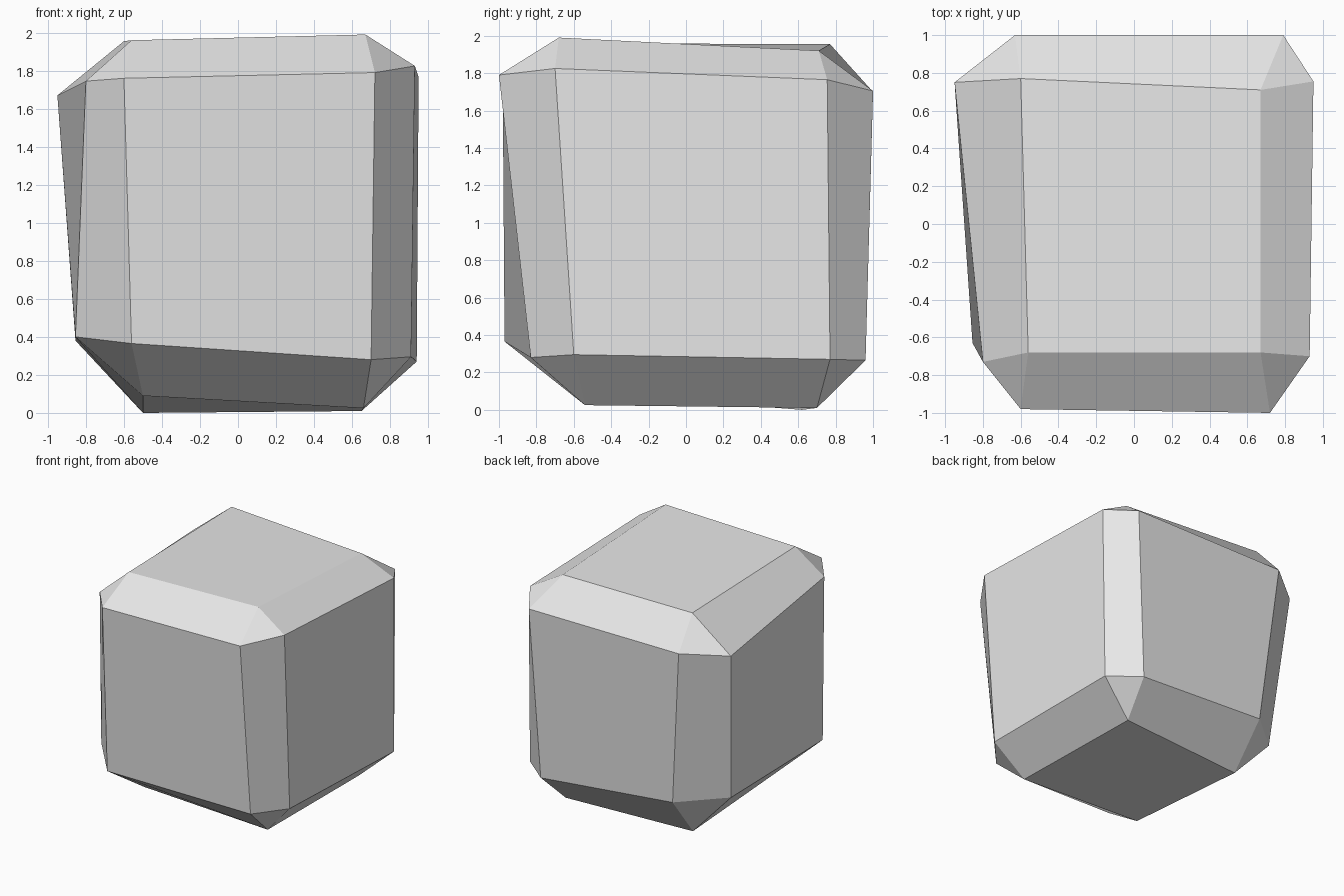
import bpy
import bmesh
from itertools import product

default_cube = bpy.data.objects.get("Cube")
if default_cube:
    bpy.data.objects.remove(default_cube, do_unlink=True)

# One plain stone colour
stone_grey = bpy.data.materials.new("stone_grey")
stone_grey.use_nodes = True
colour = (0.8, 0.8, 0.8, 1.0)
stone_grey.diffuse_color = colour
stone_grey.node_tree.nodes["Principled BSDF"].inputs["Base Color"].default_value = colour

# Each rough corner, keyed by its side signs, has a point on the side (x),
# front or back (y), and top or bottom (z) face it touches
corner_points = {
    (-1, -1, -1): [(-.855, -.63, .4), (-.56, -.97, .365), (-.5, -.56, .09)],
    (1, -1, -1): [(.91, -.6, .295), (.7, -.83, .28), (.66, -.54, .025)],
    (-1, 1, -1): [(-.855, .61, .38), (-.51, .91, .36), (-.5, .62, 0)],
    (1, 1, -1): [(.94, .77, .27), (.705, .96, .265), (.65, .7, .01)],
    (-1, -1, 1): [(-.8, -.73, 1.745), (-.6, -.98, 1.76), (-.56, -.68, 1.96)],
    (1, -1, 1): [(.93, -.7, 1.825), (.72, -1, 1.79), (.67, -.68, 1.99)],
    (-1, 1, 1): [(-.95, .75, 1.67), (-.63, 1, 1.7), (-.6, .77, 1.955)],
    (1, 1, 1): [(.95, .755, 1.765), (.79, 1, 1.705), (.67, .71, 1.92)],
}

bm = bmesh.new()
corners = {key: [bm.verts.new(p) for p in points]
           for key, points in corner_points.items()}


def corner(axis, side, u, v):
    """Corner on one side of an axis; u and v are signs on the other two."""
    signs = [u, v]
    signs.insert(axis, side)
    return corners[tuple(signs)]


# Six main faces
loop = [(-1, -1), (1, -1), (1, 1), (-1, 1)]
for axis, side in product(range(3), (-1, 1)):
    # The front and back fold along the opposite diagonal
    order = loop[1:] + loop[:1] if axis == 1 else loop
    bm.faces.new([corner(axis, side, u, v)[axis] for u, v in order])

# Twelve chamfers along the edges
for axis in range(3):
    first, second = [a for a in range(3) if a != axis]
    for u, v in loop:
        low, high = corner(axis, -1, u, v), corner(axis, 1, u, v)
        bm.faces.new([low[first], high[first], high[second], low[second]])

# Eight chipped corners
for points in corners.values():
    bm.faces.new(points)

bmesh.ops.recalc_face_normals(bm, faces=bm.faces)
mesh = bpy.data.meshes.new("stone_block")
bm.to_mesh(mesh)
bm.free()
mesh.materials.append(stone_grey)
stone_block = bpy.data.objects.new("stone_block", mesh)
bpy.context.collection.objects.link(stone_block)
